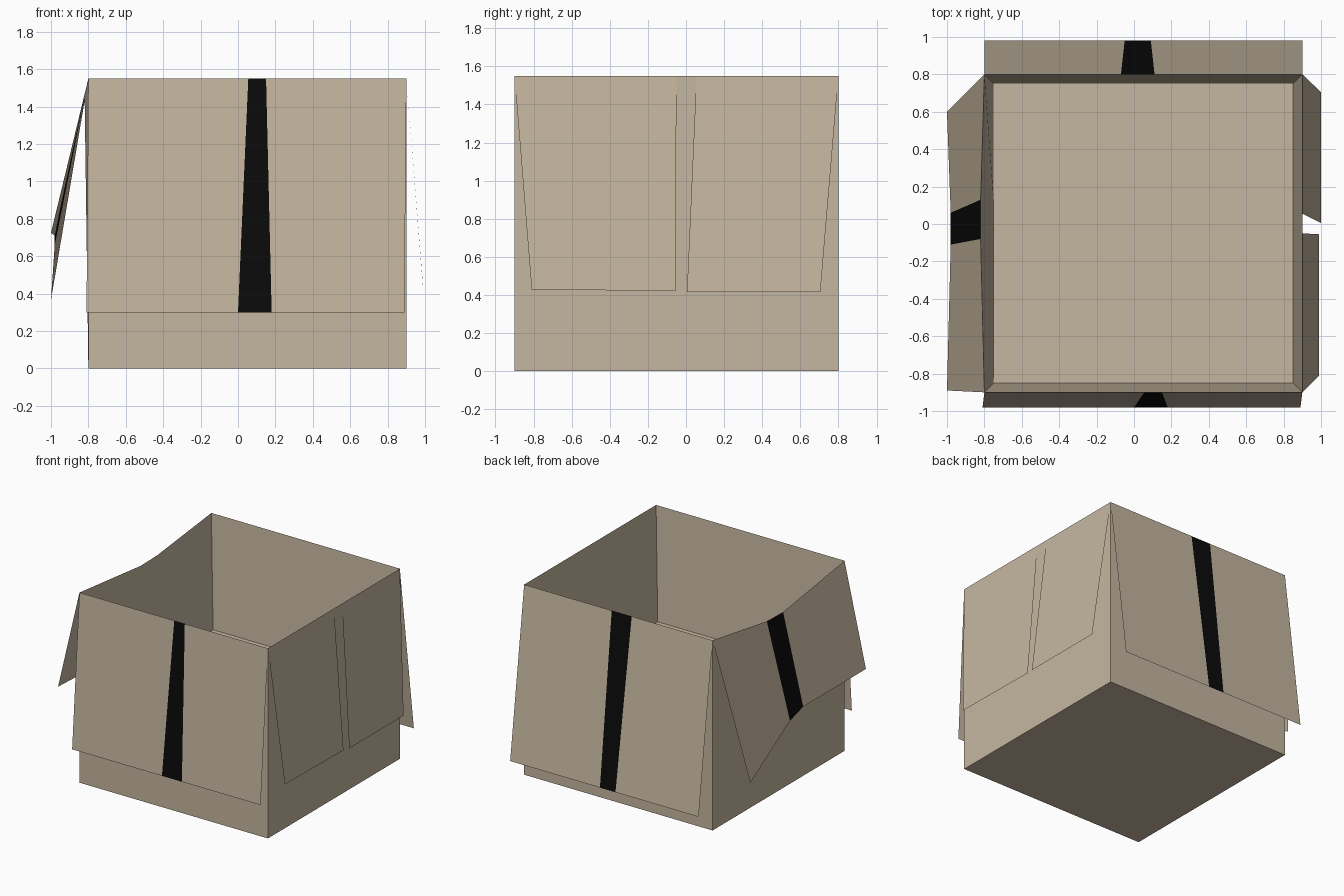
import bpy
import bmesh

if "Cube" in bpy.data.objects:
    bpy.data.objects.remove(bpy.data.objects["Cube"])


def make_material(name, color):
    mat = bpy.data.materials.new(name)
    mat.use_nodes = True
    mat.diffuse_color = color
    bsdf = next(n for n in mat.node_tree.nodes if n.type == 'BSDF_PRINCIPLED')
    bsdf.inputs["Base Color"].default_value = color
    bsdf.inputs["Roughness"].default_value = 0.9
    return mat


CARD = make_material("cardboard", (0.56, 0.47, 0.35, 1))
TAPE = make_material("black_tape", (0.003, 0.003, 0.003, 1))


def finish(bm, name):
    mesh = bpy.data.meshes.new(name)
    bm.to_mesh(mesh)
    bm.free()
    mesh.materials.append(CARD)
    mesh.materials.append(TAPE)
    obj = bpy.data.objects.new(name, mesh)
    bpy.context.collection.objects.link(obj)
    return obj


def flap(name, top, bottom):
    """Thin sheet between two edges; the middle of three panels is tape."""
    bm = bmesh.new()
    t = [bm.verts.new(p) for p in top]
    b = [bm.verts.new(p) for p in bottom]
    for i in range(len(t) - 1):
        face = bm.faces.new((t[i], b[i], b[i + 1], t[i + 1]))
        face.material_index = 1 if len(t) == 4 and i == 1 else 0
    return finish(bm, name)


# Box dimensions
X0, X1, Y0, Y1 = -0.8, 0.9, -0.9, 0.8
RIM, FLOOR, INSET = 1.55, 0.63, 0.05
DIP = [(-0.82, 0.13, 1.455), (-0.82, -0.08, 1.45)]  # sagging rim on one side


def ring(z, inset):
    """Counter-clockwise loop with two extra points on the sagging side."""
    a, b, c, d = X0 + inset, X1 - inset, Y0 + inset, Y1 - inset
    return [(a, c, z), (b, c, z), (b, d, z), (a, d, z)] + [(a, p[1], z) for p in DIP]


# Open box: underside, outer walls, tapered inner walls, raised floor
bm = bmesh.new()
rim = ring(RIM, 0)[:4] + DIP
loops = [[bm.verts.new(p) for p in pts]
         for pts in (ring(0, 0), rim, ring(FLOOR, INSET))]
for low, high in zip(loops, loops[1:]):
    for i in range(len(low)):
        j = (i + 1) % len(low)
        bm.faces.new((low[i], low[j], high[j], high[i]))
bm.faces.new(list(reversed(loops[0])))
bm.faces.new(loops[-1])
finish(bm, "box_body")

# Front and back flaps with tape
flap("front_flap",
     [(x, Y0, RIM) for x in (X0, 0.055, 0.15, X1)],
     [(x, -0.98, 0.3) for x in (-0.81, 0, 0.18, 0.89)])
flap("back_flap",
     [(x, Y1, RIM) for x in (X1, 0.11, -0.07, X0)],
     [(x, 0.98, 0.18) for x in (0.9, 0.09, -0.05, -0.8)])

# Bent right flap with tape, following the sagging rim
flap("right_flap",
     [(X0, Y1, RIM)] + DIP + [(X0, Y0, RIM)],
     [(-1, 0.6, 0.365), (-0.98, 0.06, 0.66), (-0.98, -0.11, 0.71), (-1, -0.89, 0.725)])

# Torn left flap in two halves
flap("left_flap_front",
     [(X1, Y0, RIM), (X1, -0.05, RIM)],
     [(0.99, -0.81, 0.43), (0.99, -0.055, 0.42)])
flap("left_flap_back",
     [(X1, 0.055, RIM), (X1, Y1, RIM)],
     [(1, 0.005, 0.415), (1, 0.705, 0.415)])
